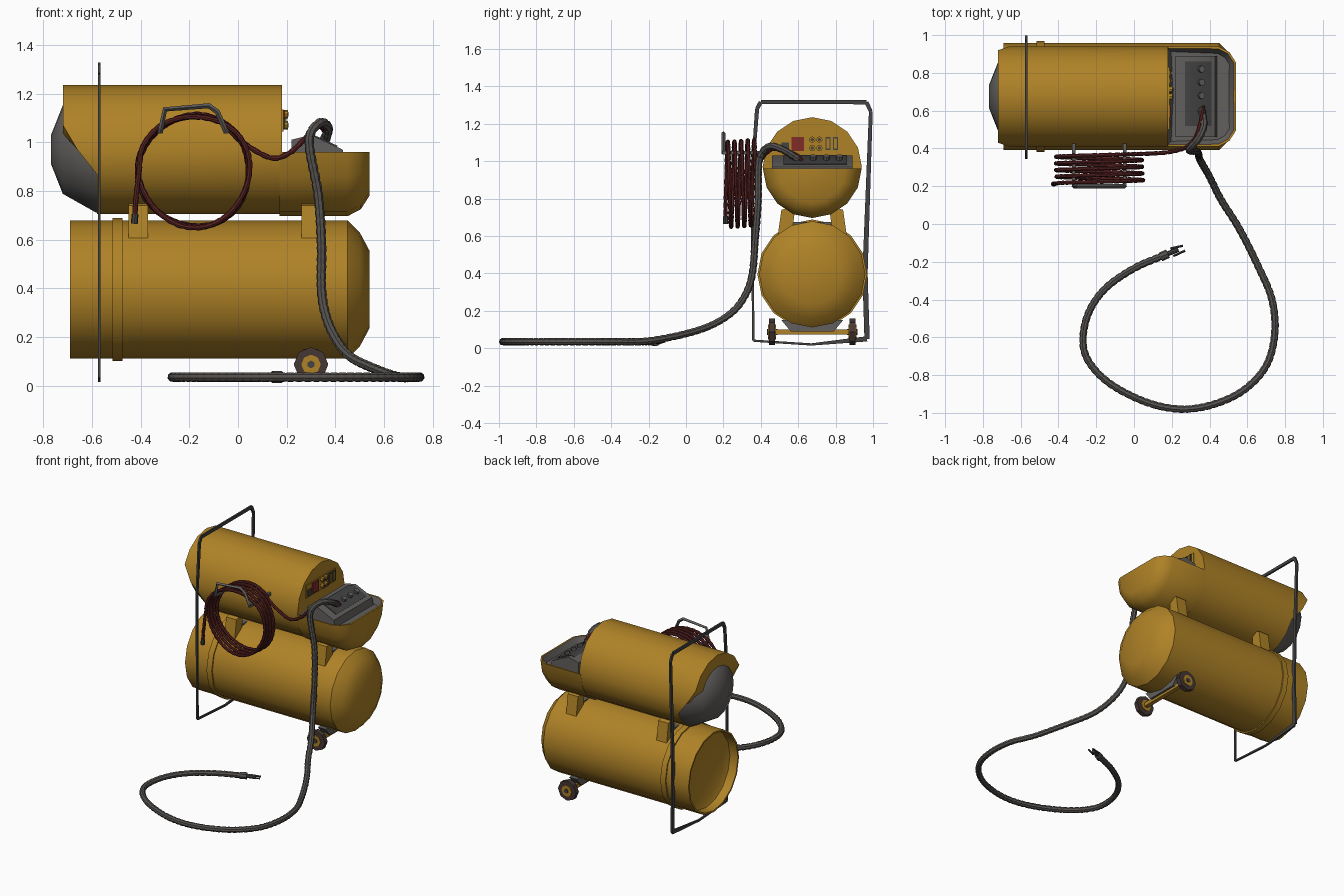
import bpy, bmesh, math
from mathutils import Vector

if "Cube" in bpy.data.objects:
    bpy.data.objects.remove(bpy.data.objects["Cube"])

def material(name, r, g, b):
    m = bpy.data.materials.new(name)
    m.diffuse_color = (r, g, b, 1)
    m.use_nodes = True
    m.node_tree.nodes["Principled BSDF"].inputs["Base Color"].default_value = m.diffuse_color
    return m

YELLOW = material("yellow paint", 0.43, 0.225, 0.02)
GREY = material("grey metal", 0.12, 0.115, 0.11)
HOSE = material("hose rubber", 0.09, 0.083, 0.077)
DARK = material("dark steel", 0.055, 0.055, 0.055)
RED = material("red cable", 0.10, 0.016, 0.016)
TYRE = material("brown tyre", 0.06, 0.038, 0.034)
PANEL_RED = material("red panel", 0.22, 0.025, 0.02)

CY, LOW_Z, UP_Z = 0.675, 0.395, 0.97   # tank axes

def finish(name, bm, *mats):
    bmesh.ops.recalc_face_normals(bm, faces=bm.faces)
    me = bpy.data.meshes.new(name)
    bm.to_mesh(me)
    bm.free()
    for m in mats:
        me.materials.append(m)
    ob = bpy.data.objects.new(name, me)
    bpy.context.collection.objects.link(ob)
    return ob

def lathe(profile, cz, n=16, start=0, span=360):
    """Revolve (x, r) points round a lengthwise axis; profile may depend on angle."""
    bm = bmesh.new()
    rows = []
    for i in range(n if span == 360 else n + 1):
        a = math.radians(start + span * i / n)
        pts = profile(a) if callable(profile) else profile
        rows.append([bm.verts.new((x, CY + r * math.cos(a), cz + r * math.sin(a))) for x, r in pts])
    pairs = list(zip(rows, rows[1:])) + ([(rows[-1], rows[0])] if span == 360 else [])
    for p, q in pairs:
        for j in range(len(p) - 1):
            bm.faces.new((p[j], p[j + 1], q[j + 1], q[j]))
    bmesh.ops.remove_doubles(bm, verts=bm.verts, dist=1e-5)
    return bm

def prism(name, poly, axis, lo, hi, mat):
    """Extrude a polygon along x (points are y,z) or along y (points are x,z)."""
    bm = bmesh.new()
    at = (lambda p, d: (d, p[0], p[1])) if axis == "x" else (lambda p, d: (p[0], d, p[1]))
    a = [bm.verts.new(at(p, lo)) for p in poly]
    b = [bm.verts.new(at(p, hi)) for p in poly]
    bm.faces.new(a)
    bm.faces.new(b[::-1])
    for i in range(len(poly)):
        j = (i + 1) % len(poly)
        bm.faces.new((a[i], a[j], b[j], b[i]))
    return finish(name, bm, mat)

def box(name, x0, x1, y0, y1, z0, z1, mat):
    return prism(name, [(x0, z0), (x1, z0), (x1, z1), (x0, z1)], "y", y0, y1, mat)

def cylinder(name, loc, r, depth, axis, mat, n=8):
    rot = {"x": (0, math.pi / 2, 0), "y": (math.pi / 2, 0, 0), "z": (0, 0, 0)}[axis]
    bpy.ops.mesh.primitive_cylinder_add(vertices=n, radius=r, depth=depth, location=loc, rotation=rot)
    ob = bpy.context.object
    ob.name = name
    ob.data.materials.append(mat)
    return ob

def smooth_path(pts, step):
    """Evenly spaced Catmull-Rom samples."""
    p = [Vector(q) for q in pts]
    p = [2 * p[0] - p[1]] + p + [2 * p[-1] - p[-2]]
    out = []
    for a, b, c, d in zip(p, p[1:], p[2:], p[3:]):
        k = max(1, round((c - b).length / step))
        for i in range(k):
            t = i / k
            out.append(0.5 * (2 * b + (c - a) * t + (2 * a - 5 * b + 4 * c - d) * t * t
                              + (3 * b - a - 3 * c + d) * t ** 3))
    return out + [p[-2]]

def tube(name, pts, r, mat, ribs=(1,), res=2):
    cu = bpy.data.curves.new(name, "CURVE")
    cu.dimensions = "3D"
    cu.bevel_depth, cu.bevel_resolution, cu.use_fill_caps = r, res, True
    s = cu.splines.new("POLY")
    s.points.add(len(pts) - 1)
    for i, q in enumerate(pts):
        s.points[i].co = (*q, 1)
        s.points[i].radius = ribs[i % len(ribs)]
    tmp = bpy.data.objects.new(name + "_path", cu)
    bpy.context.collection.objects.link(tmp)
    me = bpy.data.meshes.new_from_object(tmp.evaluated_get(bpy.context.evaluated_depsgraph_get()))
    bpy.data.objects.remove(tmp)
    me.materials.clear()
    me.materials.append(mat)
    ob = bpy.data.objects.new(name, me)
    bpy.context.collection.objects.link(ob)
    return ob

# Lower tank: rounded right end, recessed left end, and a band
finish("lower_tank", lathe([(-0.61, 0), (-0.61, 0.22), (-0.63, 0.268), (-0.69, 0.272), (-0.69, 0.284),
                            (0.45, 0.284), (0.50, 0.235), (0.54, 0.16), (0.54, 0)], LOW_Z), YELLOW)
finish("tank_band", lathe([(-0.515, 0.27), (-0.515, 0.293), (-0.475, 0.293), (-0.475, 0.27)], LOW_Z), YELLOW)

# Upper housing: hood sticks out at the top left, cut back lower down
def housing(a):
    z = math.sin(a)
    left = -0.72 if z > 0.05 else (-0.66 if z > -0.05 else -0.58)
    return [(left, 0.17), (left, 0.265), (0.18, 0.265), (0.18, 0)]
finish("upper_housing", lathe(housing, UP_Z), YELLOW)
finish("grey_nose", lathe([(-0.5, 0.255), (-0.585, 0.258), (-0.72, 0.182), (-0.768, 0.06), (-0.768, 0)], UP_Z), GREY)

# Control tray: half-round scoop with sunken grey inside
bm = lathe([(0.17, 0), (0.17, 0.264), (0.45, 0.264), (0.505, 0.235), (0.54, 0.18), (0.54, 0)],
           UP_Z - 0.01, 8, 180, 180)
top = bmesh.ops.contextual_create(bm, geom=[e for e in bm.edges if e.is_boundary])["faces"]
bmesh.ops.recalc_face_normals(bm, faces=bm.faces)
bmesh.ops.inset_region(bm, faces=top, thickness=0.012)
for f in top:
    f.material_index = 1
walls = bmesh.ops.inset_region(bm, faces=top, thickness=0.025, depth=-0.04)["faces"]
for f in walls:
    f.material_index = 1
finish("control_tray", bm, YELLOW, GREY)
prism("console", [(0.22, 0.90), (0.22, 1.01), (0.30, 1.03), (0.43, 0.97), (0.445, 0.90)], "y", 0.46, 0.89, GREY)
prism("console_plate", [(0.27, 1.027), (0.305, 1.033), (0.41, 0.985), (0.40, 0.975)], "y", 0.52, 0.86, DARK)
for i, y in enumerate((0.60, 0.68, 0.75, 0.82)):
    k = cylinder(f"console_knob_{i}", (0.355, y, 1.015), 0.018, 0.03, "z", GREY)
    k.rotation_euler = (0, 0.42, 0)

# Instruments on the housing's end wall
box("instrument_plate", 0.178, 0.187, 0.50, 0.83, 1.045, 1.135, YELLOW)
box("red_switch_plate", 0.187, 0.194, 0.565, 0.63, 1.055, 1.13, PANEL_RED)
box("dark_switch_plate", 0.187, 0.193, 0.51, 0.55, 1.055, 1.10, DARK)
for i, y in enumerate((0.745, 0.785)):
    box(f"meter_{i}", 0.187, 0.195, y, y + 0.028, 1.06, 1.13, DARK)
    box(f"meter_face_{i}", 0.195, 0.20, y + 0.006, y + 0.022, 1.068, 1.122, YELLOW)
for i in range(4):
    y, z = 0.675 + 0.038 * (i % 2), 1.07 + 0.045 * (i // 2)
    cylinder(f"gauge_{i}", (0.195, y, z), 0.017, 0.02, "x", YELLOW)
    cylinder(f"gauge_centre_{i}", (0.203, y, z), 0.009, 0.01, "x", DARK)

# Saddle brackets between the tanks
for xi, x in enumerate((-0.41, 0.30)):
    for s in (-1, 1):
        poly = [(CY + s * d, z) for d, z in ((0.185, 0.60), (0.11, 0.60), (0.09, 0.76), (0.165, 0.74))]
        prism(f"saddle_{xi}_{'front' if s < 0 else 'back'}", poly, "x", x - 0.04, x + 0.04, YELLOW)
    box(f"saddle_pad_{xi}", x - 0.03, x + 0.03, CY - 0.12, CY + 0.12, 0.66, 0.675, GREY)

# Wheels and axle
box("axle", 0.285, 0.315, 0.44, 0.91, 0.073, 0.1, YELLOW)
prism("axle_bracket", [(0.56, 0.09), (0.79, 0.09), (0.84, 0.15), (0.51, 0.15)], "x", 0.27, 0.33, GREY)
for side, y in (("front", 0.46), ("back", 0.89)):
    cylinder(f"{side}_tyre", (0.30, y, 0.087), 0.071, 0.032, "y", TYRE)
    cylinder(f"{side}_hub", (0.30, y, 0.087), 0.04, 0.044, "y", YELLOW)
    cylinder(f"{side}_hub_nut", (0.30, y, 0.087), 0.016, 0.056, "y", DARK, 6)

# Thin stand frame: a ribbon loop round the left end (y, z, half width)
loop = [(0.36, 0.04, 0.006), (0.352, 0.9, 0.008), (0.38, 1.28, 0.011), (0.40, 1.317, 0.011),
        (0.965, 1.315, 0.011), (0.988, 1.265, 0.01), (0.957, 0.4, 0.014), (0.968, 0.05, 0.014),
        (0.67, 0.02, 0.006), (0.36, 0.04, 0.006)]
for i, ((y0, z0, w0), (y1, z1, w1)) in enumerate(zip(loop, loop[1:])):
    d = Vector((y1 - y0, z1 - z0)).normalized()
    ny, nz = -d.y, d.x
    prism(f"stand_frame_{i}", [(y0 + ny * w0, z0 + nz * w0), (y1 + ny * w1, z1 + nz * w1),
                               (y1 - ny * w1, z1 - nz * w1), (y0 - ny * w0, z0 - nz * w0)],
          "x", -0.576, -0.564, DARK)

# Ribbed air hose, from console down to the floor loop
hose = [(0.36, 0.60, 1.01), (0.37, 0.52, 1.06), (0.34, 0.45, 1.08), (0.30, 0.405, 1.04), (0.295, 0.388, 0.97),
        (0.33, 0.385, 0.78), (0.343, 0.37, 0.58), (0.343, 0.355, 0.40), (0.36, 0.32, 0.29), (0.40, 0.25, 0.195),
        (0.46, 0.13, 0.12), (0.56, -0.03, 0.07), (0.66, -0.23, 0.036), (0.73, -0.40, 0.035),
        (0.745, -0.58, 0.035), (0.70, -0.75, 0.035), (0.58, -0.88, 0.035), (0.42, -0.955, 0.035),
        (0.25, -0.98, 0.035), (0.07, -0.945, 0.035), (-0.12, -0.85, 0.035), (-0.235, -0.735, 0.035),
        (-0.27, -0.62, 0.035), (-0.24, -0.47, 0.035), (-0.15, -0.34, 0.035), (0, -0.235, 0.035),
        (0.16, -0.165, 0.035)]
tube("air_hose", smooth_path(hose, 0.009), 0.02, HOSE, (1, 1, 1, 0.86))
tube("hose_coupling", [(0.14, -0.175, 0.035), (0.18, -0.157, 0.035)], 0.024, HOSE)
tube("hose_nozzle", [(0.17, -0.161, 0.035), (0.235, -0.135, 0.035)], 0.013, DARK)
for i, s in enumerate((-1, 1)):
    tube(f"nozzle_prong_{i}", [(0.20 + 0.008 * s, -0.15 - 0.02 * s, 0.035),
                               (0.265 + 0.006 * s, -0.128 - 0.013 * s, 0.035)], 0.006, DARK)

# Coiled red cable on the side
coil = [(-0.425, 0.212, 0.68), (-0.42, 0.212, 0.76)]
for i in range(68):
    t = i / 67
    a = math.radians(180 - 1585 * t)
    r = 0.228 + 0.006 * math.sin(3.1 * a)
    coil.append((-0.18 + r * math.cos(a), 0.215 + 0.155 * t, 0.882 + r * math.sin(a)))
coil += [(0.13, 0.375, 0.937), (0.21, 0.385, 0.955), (0.28, 0.41, 1.02), (0.33, 0.47, 1.065), (0.36, 0.58, 1.04),
         (0.365, 0.62, 1.0)]
tube("red_cable", smooth_path(coil, 0.014), 0.0115, RED, (1, 1, 0.82))
tube("cable_plug", [(-0.426, 0.212, 0.665), (-0.423, 0.212, 0.705)], 0.014, DARK)

# Cable hanger
for i, x in enumerate((-0.32, -0.048)):
    box(f"hanger_arm_{i}", x - 0.009, x + 0.009, 0.195, 0.48, 1.035, 1.055, GREY)
tube("hanger_bar", [(-0.32, 0.2, 1.04), (-0.30, 0.2, 1.135), (-0.12, 0.2, 1.15), (-0.085, 0.2, 1.125),
                    (-0.048, 0.2, 1.04)], 0.011, GREY, res=0)

# Smooth shading with sharp corners kept
bpy.ops.object.select_all(action="SELECT")
bpy.context.view_layer.objects.active = bpy.data.objects["lower_tank"]
bpy.ops.object.shade_smooth_by_angle(angle=math.radians(40))
